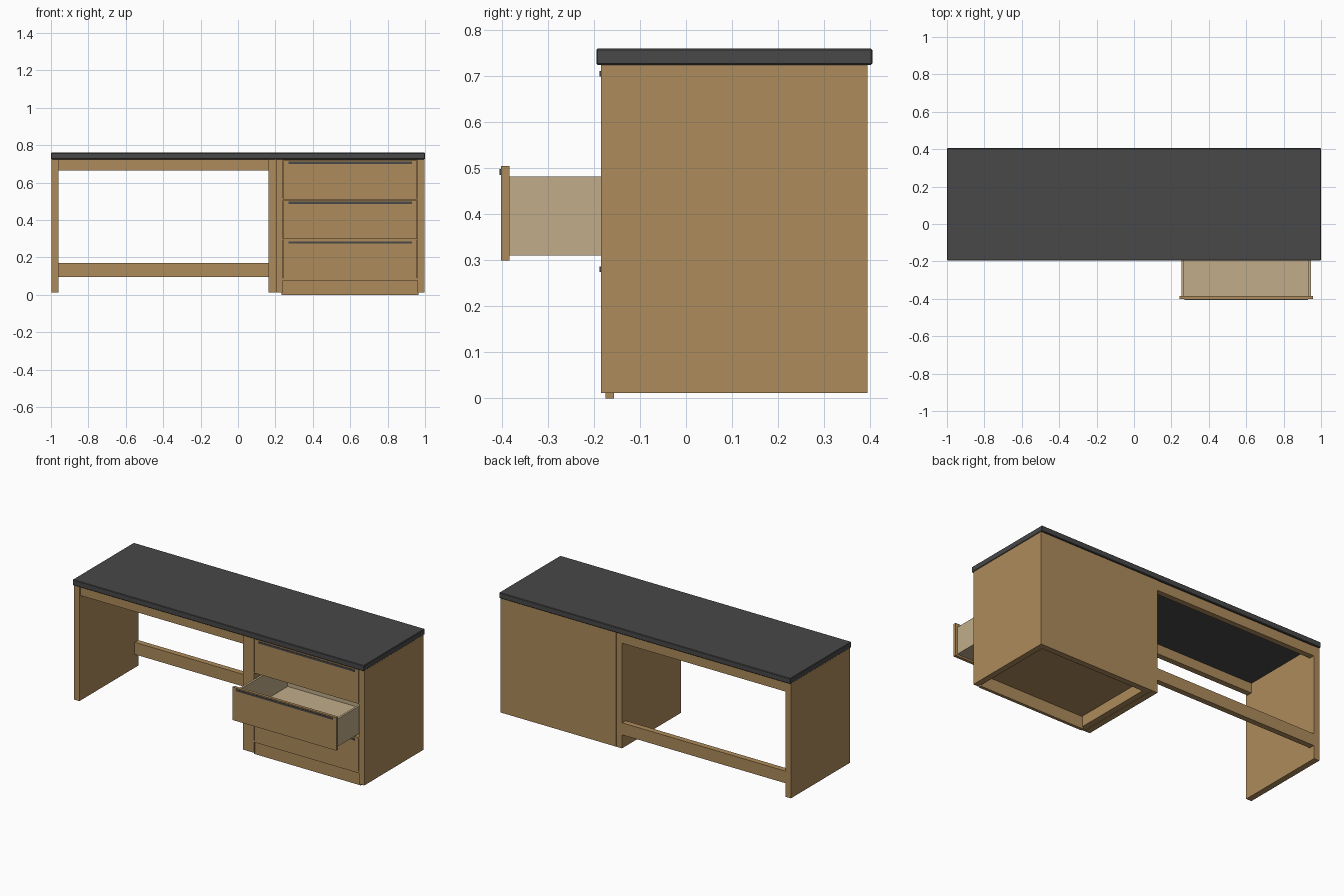
import bpy
import bmesh

if "Cube" in bpy.data.objects:
    bpy.data.objects.remove(bpy.data.objects["Cube"])


def material(name, rgb):
    m = bpy.data.materials.new(name)
    m.diffuse_color = (*rgb, 1)
    m.use_nodes = True
    m.node_tree.nodes["Principled BSDF"].inputs["Base Color"].default_value = m.diffuse_color
    return m


WOOD = material("tan wood", (0.418, 0.258, 0.105))
LIGHT = material("light beige", (0.533, 0.413, 0.254))
DARK = material("dark grey", (0.065, 0.065, 0.065))


def finish(name, bm, mat):
    bmesh.ops.recalc_face_normals(bm, faces=bm.faces)
    me = bpy.data.meshes.new(name)
    bm.to_mesh(me)
    bm.free()
    me.materials.append(mat)
    ob = bpy.data.objects.new(name, me)
    bpy.context.collection.objects.link(ob)
    return ob


def box(name, x, y, z, mat, bevel=0):
    bm = bmesh.new()
    bmesh.ops.create_cube(bm, size=1)
    for v in bm.verts:
        for i, (a, b) in enumerate((x, y, z)):
            v.co[i] = (a + b) / 2 + v.co[i] * (b - a)
    ob = finish(name, bm, mat)
    if bevel:
        mod = ob.modifiers.new("bevel", 'BEVEL')
        mod.width = bevel
        mod.segments = 1
    return ob


def extrude_profile(name, pts, z0, z1, mat):
    bm = bmesh.new()
    face = bm.faces.new([bm.verts.new((x, y, z0)) for x, y in pts])
    ext = bmesh.ops.extrude_face_region(bm, geom=[face])
    for g in ext["geom"]:
        if isinstance(g, bmesh.types.BMVert):
            g.co.z = z1
    return finish(name, bm, mat)


FRONT, BACK = -0.185, 0.395
LOW, UNDER = 0.012, 0.725

# Worktop
box("worktop", (-1, 1), (-0.195, 0.405), (UNDER, 0.76), DARK, 0.003)

# Leg panels and the rails between them
box("left_leg_panel", (-0.997, -0.96), (FRONT, BACK), (LOW, UNDER), WOOD)
box("middle_leg_panel", (0.163, 0.201), (FRONT, BACK), (LOW, UNDER), WOOD)
box("front_apron", (-0.96, 0.163), (-0.175, -0.14), (0.664, UNDER), WOOD)
box("back_apron", (-0.96, 0.163), (0.358, 0.393), (0.664, UNDER), WOOD)
box("back_stretcher", (-0.96, 0.163), (0.358, 0.393), (0.095, 0.17), WOOD)

# Cabinet shell: U-shaped plan of two sides and a back
X0, X1, T = 0.203, 0.997, 0.037
extrude_profile("cabinet_shell", [
    (X0, FRONT), (X0 + T, FRONT), (X0 + T, BACK - T), (X1 - T, BACK - T),
    (X1 - T, FRONT), (X1, FRONT), (X1, BACK), (X0, BACK)], LOW, UNDER, WOOD)

# Boards inside the cabinet, and the plinth
for name, z in (("cabinet_floor", (0.078, 0.089)), ("lower_divider", (0.294, 0.299)),
                ("upper_divider", (0.508, 0.514)), ("cabinet_ceiling", (0.72, UNDER))):
    box(name, (X0 + T, X1 - T), (FRONT, BACK - T), z, WOOD)
box("plinth", (0.232, 0.966), (-0.175, -0.156), (0, 0.076), WOOD)


# Drawers: front, handle strip and open-topped box
def drawer(label, z, slide):
    y = FRONT - slide
    box(label + "_front", (0.243, 0.957), (y, y + 0.018), (z, z + 0.205), WOOD)
    box(label + "_handle", (0.27, 0.93), (y - 0.003, y), (z + 0.186, z + 0.198), DARK)
    xa, xb, ya, yb, t = 0.255, 0.945, y + 0.018, y + 0.52, 0.013
    za, zb = z + 0.011, z + 0.182
    box(label + "_left_side", (xa, xa + t), (ya, yb), (za, zb), LIGHT)
    box(label + "_right_side", (xb - t, xb), (ya, yb), (za, zb), LIGHT)
    box(label + "_rear", (xa + t, xb - t), (yb - t, yb), (za, zb), LIGHT)
    box(label + "_bottom", (xa + t, xb - t), (ya, yb - t), (za, za + 0.01), LIGHT)


drawer("bottom_drawer", 0.0885, 0)
drawer("middle_drawer", 0.3, 0.217)
drawer("top_drawer", 0.514, 0)
